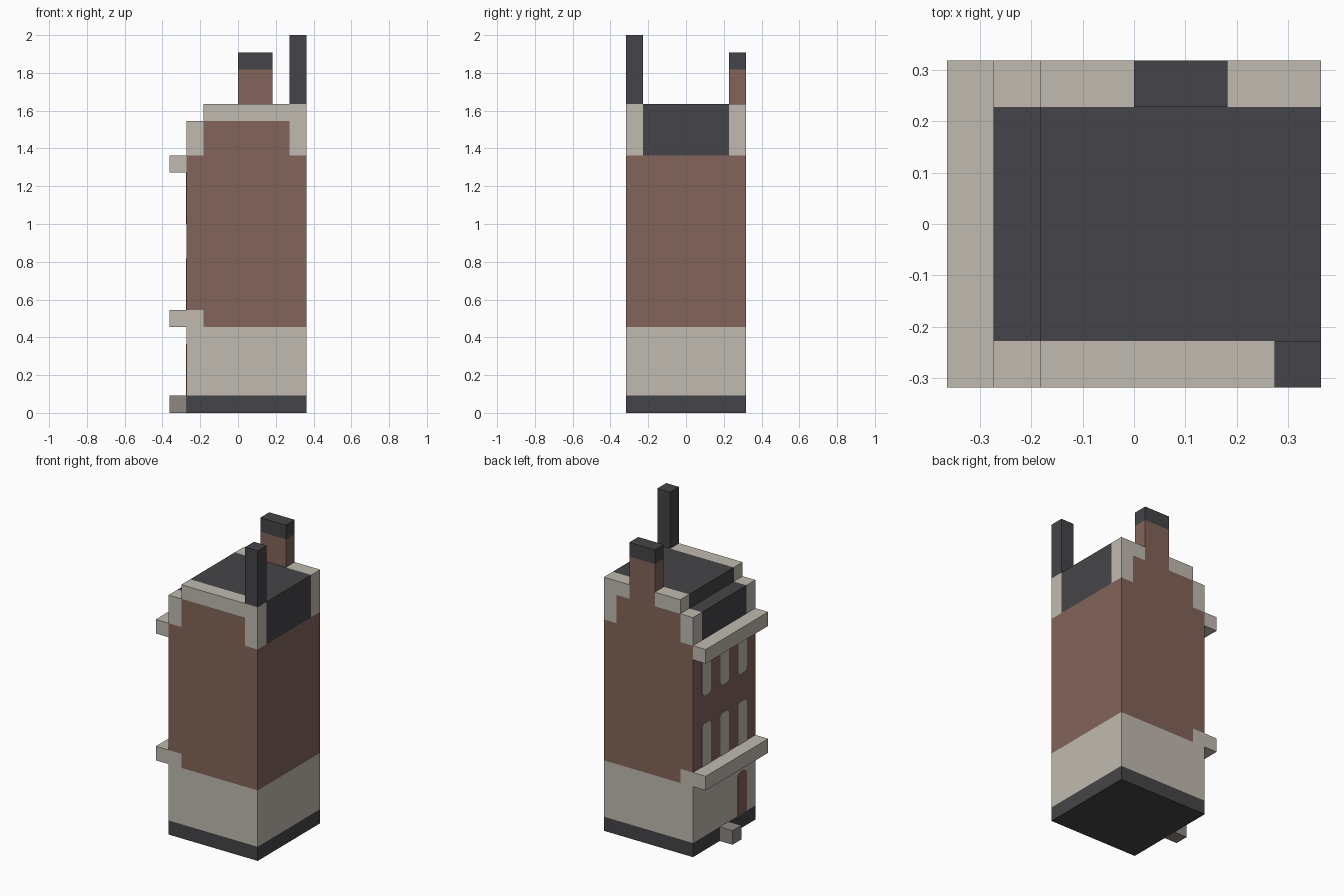
import bpy, bmesh
from mathutils import Vector

U = 1 / 11  # edge of one building block

if "Cube" in bpy.data.objects:
    bpy.data.objects.remove(bpy.data.objects["Cube"], do_unlink=True)


def material(name, rgb):
    lin = [((c / 255 + 0.055) / 1.055) ** 2.4 for c in rgb] + [1]
    mat = bpy.data.materials.new(name)
    mat.use_nodes = True
    mat.diffuse_color = lin
    mat.node_tree.nodes["Principled BSDF"].inputs["Base Color"].default_value = lin
    return mat


BRICK = material("brick", (130, 100, 90))
STONE = material("pale stone", (192, 187, 177))
SLATE = material("dark slate", (69, 68, 72))
STEP = material("grey step", (143, 135, 131))


def box(name, mat, x, y, z, round_edges=None):
    """Box from (low, high) pairs in blocks; round_edges rounds 'top' or 'bottom' corners."""
    lo, hi = (Vector(c) * U for c in zip(x, y, z))
    bm = bmesh.new()
    bmesh.ops.create_cube(bm, size=1)
    for v in bm.verts:
        v.co = Vector((v.co[i] + 0.5) * (hi[i] - lo[i]) + lo[i] for i in range(3))
    if round_edges:
        level = hi.z if round_edges == "top" else lo.z
        edges = [e for e in bm.edges
                 if abs(e.verts[0].co.x - e.verts[1].co.x) > 1e-5
                 and all(abs(v.co.z - level) < 1e-5 for v in e.verts)]
        bmesh.ops.bevel(bm, geom=edges, offset=0.3 * U, segments=3,
                        profile=0.5, affect='EDGES')
    mesh = bpy.data.meshes.new(name)
    bm.to_mesh(mesh)
    bm.free()
    mesh.materials.append(mat)
    obj = bpy.data.objects.new(name, mesh)
    bpy.context.collection.objects.link(obj)
    return obj


BODY, DEPTH, LEDGE = (-3, 4), (-3.5, 3.5), (-4, -3)
INNER = (-2.5, 2.5)

# Main storeys
box("plinth", SLATE, BODY, DEPTH, (0, 1))
box("ground_floor", STONE, BODY, DEPTH, (1, 5))
box("stone_band", STONE, (-3, -2), DEPTH, (5, 6))
box("first_course", BRICK, (-2, 4), DEPTH, (5, 6))
box("upper_walls", BRICK, BODY, DEPTH, (6, 15))

# Stepped roof between the gables
box("lower_roof", SLATE, BODY, INNER, (15, 17))
box("upper_roof", SLATE, (-2, 4), INNER, (17, 18))

# Gable ends, with stone edging around a brick panel
for side, y in (("front", (-3.5, -2.5)), ("back", (2.5, 3.5))):
    box(side + "_gable", BRICK, (-2, 3), y, (15, 17))
    box(side + "_low_coping", STONE, (-3, -2), y, (15, 17))
    box(side + "_high_coping", STONE, (3, 4), y, (15, 18))
box("front_top_coping", STONE, (-2, 3), (-3.5, -2.5), (17, 18))
box("back_top_coping_right", STONE, (-2, 0), (2.5, 3.5), (17, 18))
box("back_top_coping_left", STONE, (2, 3), (2.5, 3.5), (17, 18))

# Chimney and corner flue
box("chimney", BRICK, (0, 2), (2.5, 3.5), (17, 20))
box("chimney_cap", SLATE, (0, 2), (2.5, 3.5), (20, 21))
box("corner_flue", SLATE, (3, 4), (-3.5, -2.5), (18, 22))

# Street side: ledges, step, windows and door
box("lower_ledge", STONE, LEDGE, DEPTH, (5, 6))
box("upper_ledge", STONE, LEDGE, DEPTH, (14, 15))
box("entrance_step", STEP, LEDGE, (-0.5, 0.5), (0, 1))
PLATE = (-3.03, -3)
for i in range(3):
    y = (-2.5 + 2 * i, -1.5 + 2 * i)
    box(f"lower_window_{i + 1}", STONE, PLATE, y, (6, 9), "top")
    box(f"upper_window_{i + 1}", STONE, PLATE, y, (11, 14), "bottom")
box("door", BRICK, PLATE, (-2.5, -1.5), (1, 4), "top")
